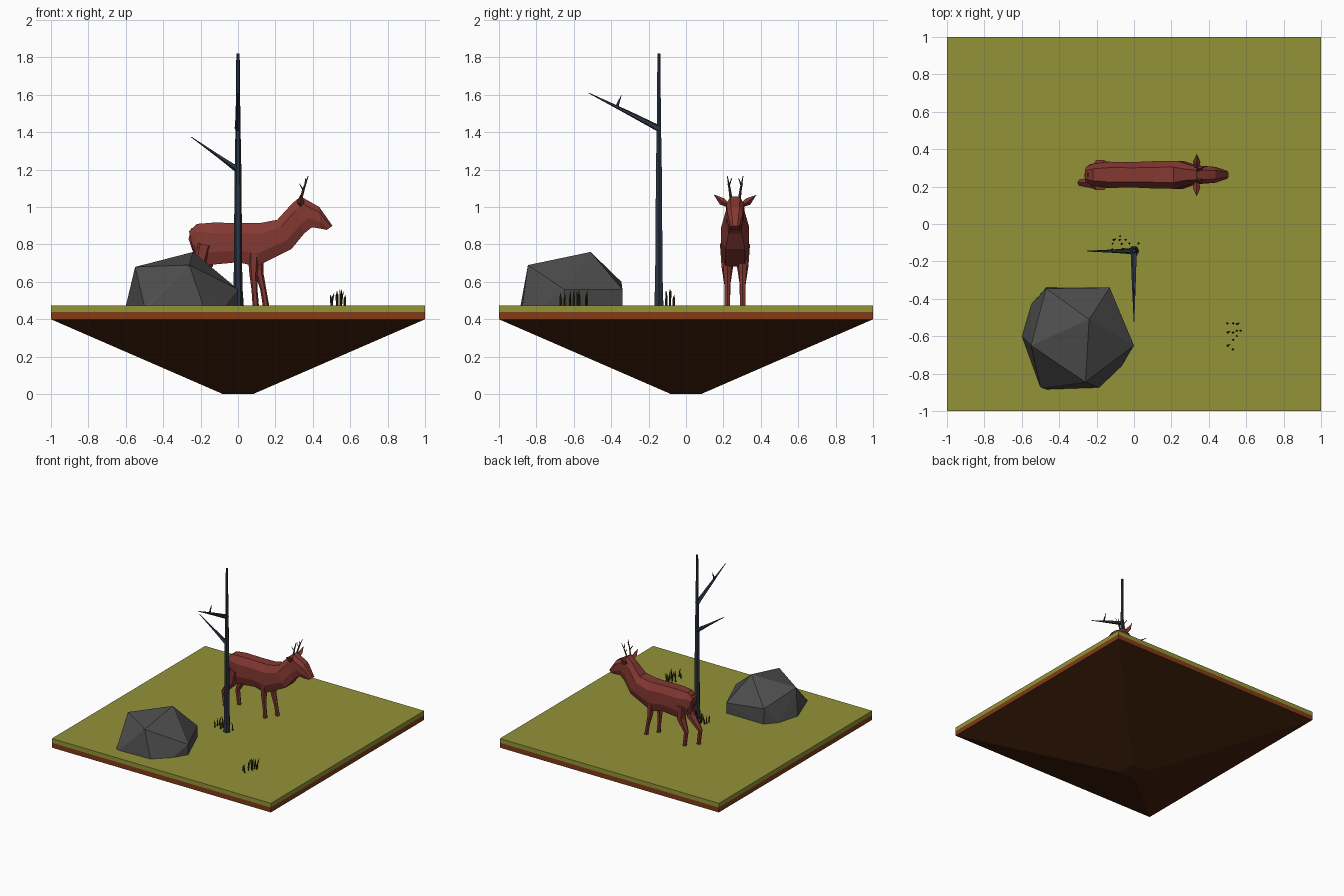
import bpy, bmesh, math
from mathutils import Vector

if "Cube" in bpy.data.objects:
    bpy.data.objects.remove(bpy.data.objects["Cube"])


def material(name, rgb):
    m = bpy.data.materials.new(name)
    m.diffuse_color = (*rgb, 1)
    m.use_nodes = True
    m.node_tree.nodes["Principled BSDF"].inputs["Base Color"].default_value = m.diffuse_color
    return m


GRASS = material("grass", (0.29, 0.29, 0.04))
SOIL = material("soil", (0.22, 0.045, 0.008))
DIRT = material("dirt", (0.06, 0.016, 0.004))
STONE = material("stone", (0.075, 0.075, 0.075))
BARK = material("bark", (0.025, 0.035, 0.055))
BLADE = material("blade", (0.03, 0.035, 0.006))
FUR = material("fur", (0.23, 0.04, 0.032))
ANTLER = material("antler", (0.1, 0.055, 0.022))


def finish(name, bm, mat):
    bmesh.ops.recalc_face_normals(bm, faces=bm.faces)
    me = bpy.data.meshes.new(name)
    bm.to_mesh(me)
    bm.free()
    me.materials.append(mat)
    ob = bpy.data.objects.new(name, me)
    bpy.context.collection.objects.link(ob)
    return ob


def loft(bm, rings):
    """Skin a list of equally sized point rings and cap both ends."""
    rows = [[bm.verts.new(p) for p in r] for r in rings]
    n = len(rows[0])
    for a, b in zip(rows, rows[1:]):
        for i in range(n):
            j = (i + 1) % n
            bm.faces.new((a[i], a[j], b[j], b[i]))
    bm.faces.new(rows[0])
    bm.faces.new(rows[-1])


def tube(bm, path, sides=6, flat=1.0):
    """Tapered limb; path holds (x, y, z, radius)."""
    pts = [Vector(p[:3]) for p in path]
    rings = []
    for i, p in enumerate(pts):
        d = (pts[min(i + 1, len(pts) - 1)] - pts[max(i - 1, 0)]).normalized()
        ref = Vector((0, 1, 0)) if abs(d.y) < 0.8 else Vector((0, 0, 1))
        u = d.cross(ref).normalized()
        v = d.cross(u)
        r = path[i][3]
        angles = [2 * math.pi * k / sides for k in range(sides)]
        rings.append([p + r * (math.cos(a) * u * flat + math.sin(a) * v) for a in angles])
    loft(bm, rings)


def tubes(name, paths, mat, sides=6, flat=1.0):
    bm = bmesh.new()
    for p in paths:
        tube(bm, p, sides, flat)
    return finish(name, bm, mat)


# Floating island layers
def square_layer(name, z0, h0, z1, h1, mat):
    bm = bmesh.new()
    loft(bm, [[(-h, -h, z), (h, -h, z), (h, h, z), (-h, h, z)] for z, h in ((z0, h0), (z1, h1))])
    finish(name, bm, mat)


square_layer("grass_slab", 0.44, 1, 0.475, 1, GRASS)
square_layer("soil_band", 0.40, 1, 0.44, 1, SOIL)
square_layer("dirt_underside", 0.0, 0.08, 0.40, 1, DIRT)

# Faceted boulder
bm = bmesh.new()
crown = [(-0.24, -0.51, 0.76), (-0.26, -0.845, 0.69), (0, -0.65, 0.56),
         (-0.13, -0.34, 0.56), (-0.47, -0.345, 0.60), (-0.55, -0.65, 0.68)]
foot = [(-0.6, -0.6), (-0.5, -0.875), (-0.47, -0.885), (-0.185, -0.875), (-0.07, -0.765),
        (0.0, -0.65), (-0.13, -0.34), (-0.47, -0.34), (-0.55, -0.43)]
for p in crown + [(x, y, 0.47) for x, y in foot]:
    bm.verts.new(p)
bmesh.ops.convex_hull(bm, input=bm.verts)
finish("boulder", bm, STONE)

# Bare tree
TY = -0.145
tubes("tree_trunk", [[(0, TY, 0.47, 0.028), (0, TY, 0.62, 0.023), (0, TY, 1.2, 0.018),
                      (0, TY, 1.45, 0.013), (0, TY, 1.82, 0.009)]], BARK)
tubes("tree_branches", [
    [(0, TY, 1.2, 0.018), (-0.1, TY, 1.27, 0.01), (-0.25, TY, 1.375, 0.002)],
    [(0, TY, 1.42, 0.018), (0, -0.30, 1.50, 0.012), (0, -0.52, 1.61, 0.002)],
    [(0, -0.37, 1.535, 0.009), (0, -0.345, 1.60, 0.001)]], BARK, 5)

# Grass tufts: the second is the first turned a quarter
spots = [(-0.03, 0.07), (0, 0.07), (0.02, 0.065), (0.02, 0.03), (0.04, 0.03), (-0.03, 0.02),
         (0, 0.02), (0.02, 0), (-0.03, -0.05), (0, -0.07), (0, -0.02)]


def tuft(name, cx, cy, turned):
    paths = []
    for i, (x, y) in enumerate(spots):
        px, py = (cx - y, cy + x) if turned else (cx + x, cy + y)
        lean = 0.01 * (i % 3 - 1) + 0.004
        top = 0.53 + 0.01 * (i * 5 % 4)
        paths.append([(px, py, 0.47, 0.006), (px + lean * 0.3, py, 0.51, 0.006),
                      (px + lean, py + lean * 0.5, top, 0.001)])
    tubes(name, paths, BLADE, 4)


tuft("grass_tuft_front", 0.53, -0.60, False)
tuft("grass_tuft_tree", -0.045, -0.105, True)

# Deer torso, neck and head: (top x, z, bottom x, z, half width)
DY = 0.263
stations = [(-0.262, 0.87, -0.245, 0.79, 0.04), (-0.22, 0.91, -0.235, 0.74, 0.058),
            (-0.13, 0.917, -0.16, 0.69, 0.07), (0, 0.915, 0, 0.705, 0.068),
            (0.12, 0.915, 0.10, 0.683, 0.073), (0.21, 0.932, 0.285, 0.775, 0.075),
            (0.29, 1.02, 0.355, 0.86, 0.05), (0.335, 1.057, 0.395, 0.892, 0.047),
            (0.435, 1.0, 0.44, 0.885, 0.042), (0.505, 0.9, 0.475, 0.878, 0.022)]
section = [(0.55, 0), (1, 0.25), (1, 0.7), (0.7, 1), (-0.7, 1), (-1, 0.7), (-1, 0.25), (-0.55, 0)]
bm = bmesh.new()
loft(bm, [[(tx + (bx - tx) * t, DY + w * s, tz + (bz - tz) * t) for s, t in section]
          for tx, tz, bx, bz, w in stations])
finish("deer_body", bm, FUR)

# Deer tail
tubes("deer_tail", [[(-0.235, DY, 0.885, 0.018), (-0.25, DY, 0.83, 0.018),
                     (-0.238, DY, 0.765, 0.006)]], FUR, 5)

# Deer legs
L, R = DY + 0.04, DY - 0.042
tubes("deer_front_legs", [
    [(0.10, L, 0.76, 0.034), (0.115, L, 0.64, 0.022), (0.135, L, 0.56, 0.016), (0.15, L, 0.47, 0.017)],
    [(0.085, R, 0.76, 0.034), (0.083, R, 0.64, 0.022), (0.088, R, 0.56, 0.016), (0.095, R, 0.47, 0.017)]],
    FUR)
tubes("deer_hind_legs", [
    [(-0.18, y, 0.80, 0.045), (-0.17 + o / 2, y, 0.69, 0.036), (-0.215 + o, y, 0.59, 0.019),
     (-0.20 + o, y, 0.47, 0.017)] for y, o in ((L, 0), (R, -0.07))], FUR)

# Deer ears and antlers, mirrored across the body
ears, antlers = [], []
for s in (-1, 1):
    ears.append([(0.335, DY + s * 0.03, 1.005, 0.01), (0.335, DY + s * 0.07, 1.03, 0.02),
                 (0.335, DY + s * 0.112, 1.065, 0.002)])
    antlers += [
        [(0.335, DY + s * 0.022, 1.04, 0.008), (0.352, DY + s * 0.03, 1.10, 0.006),
         (0.375, DY + s * 0.042, 1.165, 0.002)],
        [(0.349, DY + s * 0.029, 1.09, 0.005), (0.328, DY + s * 0.04, 1.125, 0.0015)],
        [(0.358, DY + s * 0.033, 1.115, 0.005), (0.362, DY + s * 0.018, 1.155, 0.0015)]]
tubes("deer_ears", ears, FUR, 4)
tubes("deer_antlers", antlers, ANTLER, 4)
